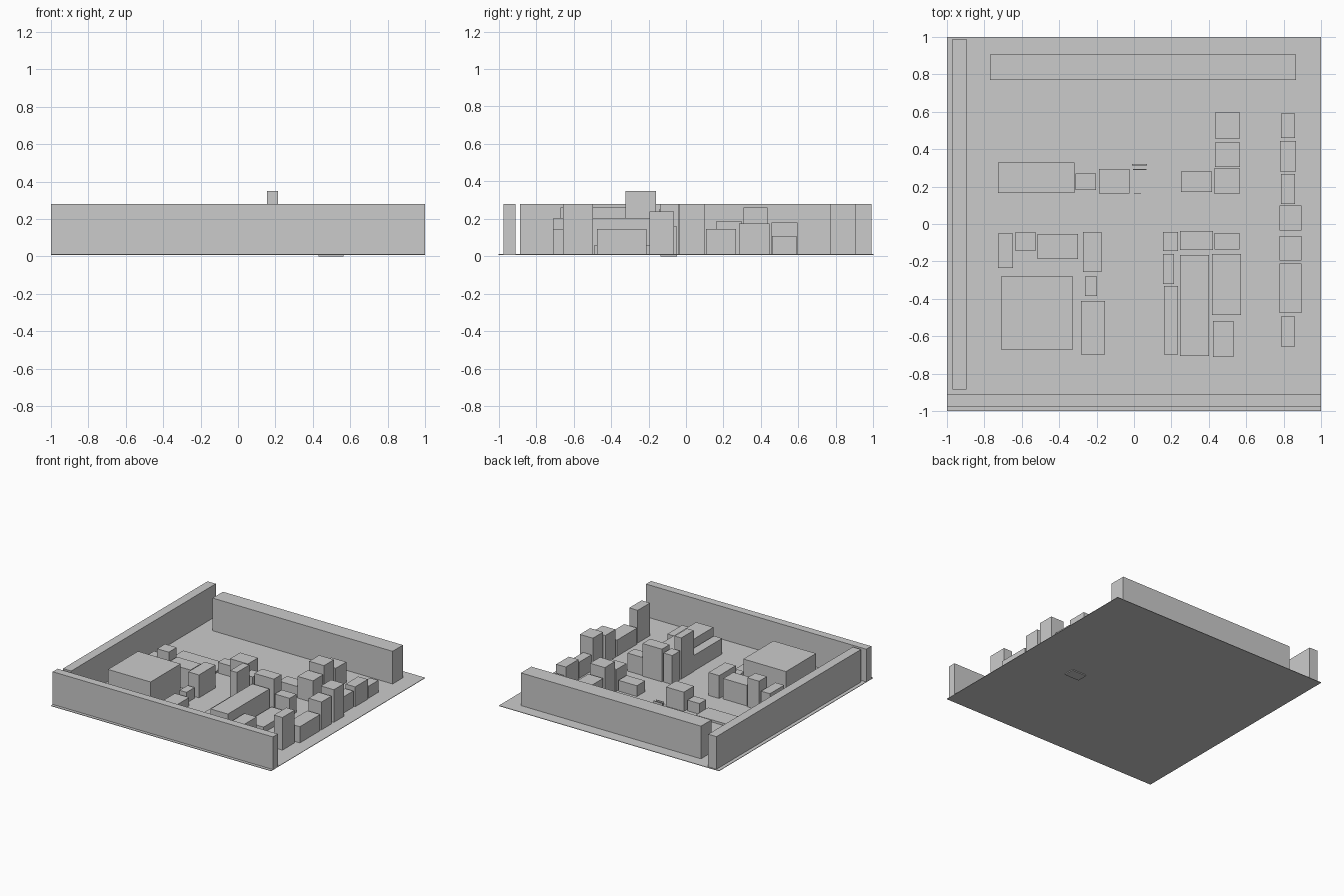
import bpy

BASE = 0.012  # top of the ground plate


def block(name, x0, x1, y0, y1, top, bottom=BASE - 0.002):
    """Axis-aligned box given by its extents."""
    bpy.ops.mesh.primitive_cube_add(
        size=1, location=((x0 + x1) / 2, (y0 + y1) / 2, (bottom + top) / 2))
    ob = bpy.context.object
    ob.name = name
    ob.scale = (x1 - x0, y1 - y0, top - bottom)
    bpy.ops.object.transform_apply(location=False, rotation=False, scale=True)
    return ob


# Ground plate
block("ground_plate", -1, 1, -1, 1, BASE, 0.008)

# Perimeter walls
block("front_wall", -1, 1, -0.975, -0.91, 0.28)
block("left_wall", -0.97, -0.895, -0.885, 0.99, 0.28)
block("back_wall", -0.77, 0.865, 0.77, 0.905, 0.28)

# Right-hand row of buildings, front to back: x0, x1, y0, y1, top
right_row = [
    (0.785, 0.862, -0.655, -0.495, 0.28),
    (0.777, 0.895, -0.476, -0.212, 0.145),
    (0.777, 0.895, -0.195, -0.065, 0.24),
    (0.777, 0.895, -0.035, 0.098, 0.28),
    (0.785, 0.86, 0.107, 0.268, 0.145),
    (0.78, 0.867, 0.282, 0.445, 0.175),
    (0.785, 0.862, 0.46, 0.59, 0.11),
]

# Front centre-right block
front_right_block = [
    (0.155, 0.215, -0.322, -0.16, 0.35),
    (0.155, 0.235, -0.145, -0.043, 0.25),
    (0.16, 0.235, -0.698, -0.332, 0.14),
    (0.245, 0.402, -0.706, -0.165, 0.205),
    (0.245, 0.422, -0.138, -0.038, 0.28),
    (0.417, 0.573, -0.487, -0.16, 0.06),
    (0.423, 0.532, -0.71, -0.518, 0.145),
]

# Back centre-right block
back_right_block = [
    (0.25, 0.418, 0.172, 0.28, 0.10),
    (0.428, 0.567, 0.162, 0.296, 0.19),
    (0.432, 0.567, 0.306, 0.436, 0.26),
    (0.432, 0.567, 0.457, 0.595, 0.18),
]

# Front left block with the large hall
front_left_block = [
    (-0.712, -0.325, -0.67, -0.28, 0.26),
    (-0.727, -0.647, -0.235, -0.05, 0.17),
    (-0.633, -0.527, -0.145, -0.043, 0.25),
    (-0.515, -0.3, -0.187, -0.053, 0.18),
    (-0.272, -0.175, -0.257, -0.042, 0.20),
    (-0.262, -0.198, -0.385, -0.28, 0.10),
    (-0.284, -0.155, -0.697, -0.412, 0.08),
]

# Back left row
back_left_row = [
    (-0.727, -0.318, 0.166, 0.328, 0.03),
    (-0.312, -0.202, 0.183, 0.27, 0.10),
    (-0.187, -0.025, 0.163, 0.295, 0.17),
]

groups = {
    "right_row_building": right_row,
    "front_right_building": front_right_block,
    "back_right_building": back_right_block,
    "front_left_building": front_left_block,
    "back_left_building": back_left_row,
}
for name, boxes in groups.items():
    for i, dims in enumerate(boxes, 1):
        block(f"{name}_{i}", *dims)

# Building whose foot drops just below the plate
block("sunken_building", 0.43, 0.565, -0.137, -0.047, 0.16, 0.0)

# Small free-standing panels near the centre
block("panel_back", -0.01, 0.07, 0.314, 0.32, 0.04)
block("panel_middle", -0.005, 0.067, 0.29, 0.294, 0.04)
block("panel_front", 0.0, 0.037, 0.16, 0.164, 0.03)
